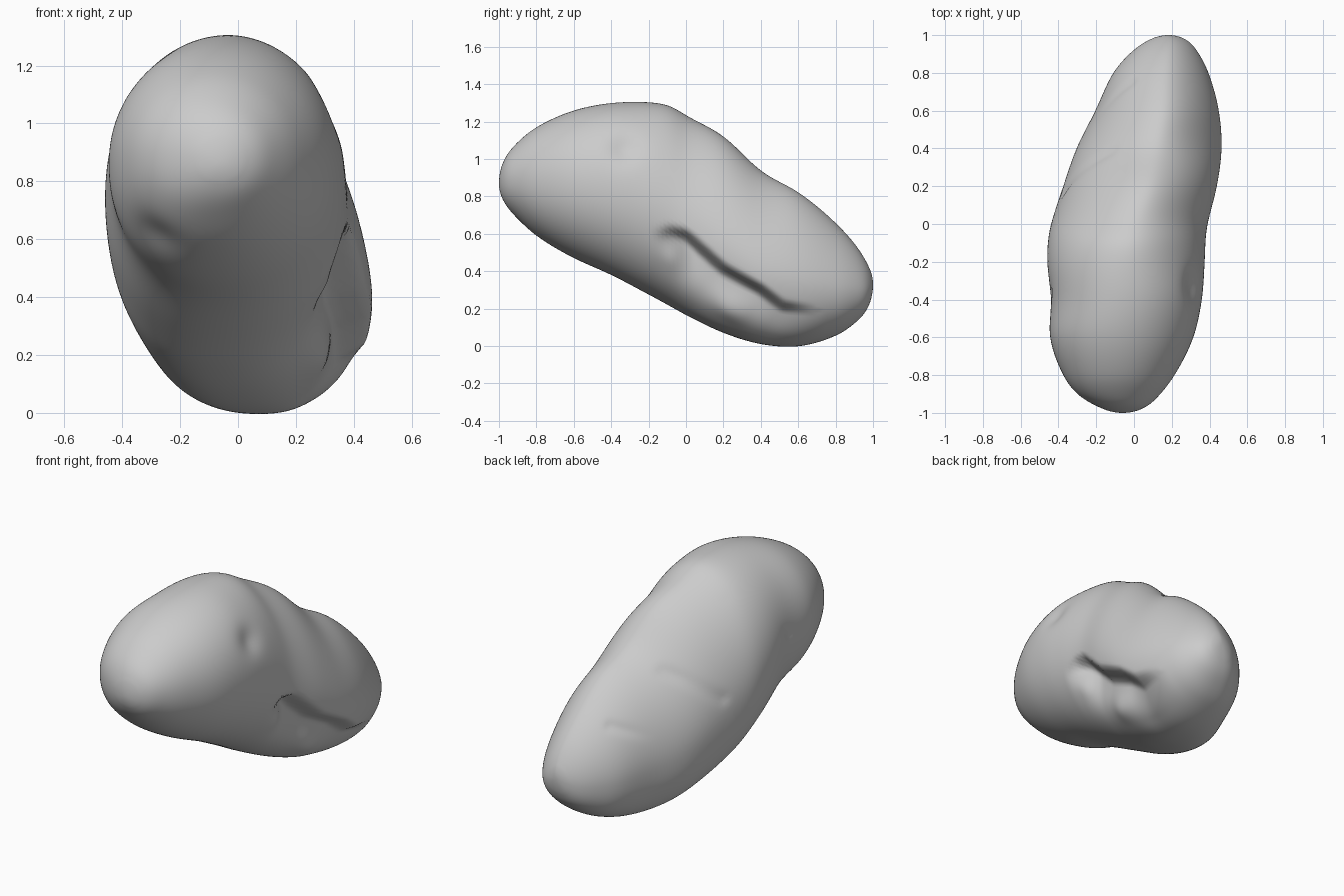
import bpy, bmesh, math
from mathutils import Vector

if "Cube" in bpy.data.objects:
    bpy.data.objects.remove(bpy.data.objects["Cube"])

# Outline stations along the length: y, left x, right x, bottom z, top z
ST = [(-1, -.06, -.06, .87, .87), (-.97, -.185, .06, .765, 1.0), (-.9, -.30, .14, .68, 1.09),
      (-.8, -.375, .215, .59, 1.17), (-.6, -.445, .315, .47, 1.26), (-.4, -.44, .36, .38, 1.30),
      (-.2, -.46, .375, .275, 1.305), (-.08, -.455, .38, .21, 1.285), (0, -.44, .39, .165, 1.235),
      (.2, -.375, .44, .07, 1.125), (.4, -.305, .465, .01, .94),
      (.6, -.205, .45, -.002, .825), (.8, -.11, .395, .055, .66), (.9, -.025, .345, .12, .55),
      (.97, .07, .285, .20, .44), (1, .185, .185, .33, .33)]
T = [math.acos(-s[0]) for s in ST]
# Crease on the right side, as (y, z)
CREASE = [Vector(p) for p in ((-.19, .60), (-.08, .62), (0, .60), (.1, .51), (.2, .42),
                              (.4, .31), (.52, .22), (.68, .20))]
# Soft local dents (negative) and bumps: centre, radius, height
SOFT = [((.30, -.33, 1.05), .08, -.025), ((-.30, -.76, .58), .09, -.02),
        ((.33, .25, .22), .09, .02), ((.36, -.07, .48), .08, .015)]
# Shallow grooves on the upper left: start, end, depth
GROOVES = [((-.20, .63, .55), (-.02, .76, .62), .01), ((-.37, .17, .65), (-.12, .40, .85), .01),
           ((-.44, -.38, .85), (-.22, -.07, 1.12), .01)]


def station(t):
    """Smooth (Hermite) interpolation of the outline stations."""
    i = max(k for k in range(len(T) - 1) if T[k] <= t + 1e-9)
    h = T[i + 1] - T[i]
    u = (t - T[i]) / h

    def slope(k, c):
        a, b = max(k - 1, 0), min(k + 1, len(T) - 1)
        return (ST[b][c] - ST[a][c]) / (T[b] - T[a])
    return [(2*u**3 - 3*u*u + 1) * ST[i][c] + (u**3 - 2*u*u + u) * h * slope(i, c)
            + (3*u*u - 2*u**3) * ST[i + 1][c] + (u**3 - u*u) * h * slope(i + 1, c)
            for c in range(1, 5)]


def near(p, a, b):
    """Closest point on a segment and its parameter."""
    d = b - a
    u = max(0, min(1, (p - a).dot(d) / d.dot(d)))
    return a + d * u, u


def smooth(x):
    x = max(0, min(1, x))
    return x * x * (3 - 2 * x)


# Body: rings lofted along y, widest below the middle, flat upper flanks
NR, NS = 150, 144
bm = bmesh.new()
rings = []
for i in range(1, NR):
    t = math.pi * i / NR
    y = -math.cos(t)
    x0, x1, z0, z1 = station(t)
    back = smooth((y + .5) / .8)
    zc = z0 + (z1 - z0) * (.5 - .07 * back)
    ring = []
    for j in range(NS):
        a = 2 * math.pi * j / NS
        c, s = math.cos(a), math.sin(a)
        if s > 0:
            e = 2.05 - (.40 if c > 0 else .32) * back
        else:
            e = 2.1 if c > 0 else 2.2 + .4 * back
        k = (abs(c)**e + abs(s)**e) ** (-1 / e)
        xc = (x0 + x1) / 2 + (x1 - x0) * .045 * back * s * k
        w = x1 - xc if c > 0 else xc - x0
        ring.append(bm.verts.new((xc + w * c * k, y,
                                  zc + (z1 - zc if s > 0 else zc - z0) * s * k)))
    rings.append(ring)
for r, q in zip(rings, rings[1:]):
    for j in range(NS):
        bm.faces.new((r[j], r[j - 1], q[j - 1], q[j]))
for s, ring in ((ST[0], rings[0]), (ST[-1], rings[-1])):
    tip = bm.verts.new((s[1], s[0], s[3]))
    for j in range(NS):
        bm.faces.new((tip, ring[j - 1], ring[j]))
bmesh.ops.recalc_face_normals(bm, faces=bm.faces)
# Even out the section joins
for _ in range(10):
    bmesh.ops.smooth_vert(bm, verts=[v for r in rings[8:-8] for v in r], factor=.5,
                          use_axis_x=True, use_axis_y=True, use_axis_z=True)
bm.normal_update()

# Surface detail: side crease, dents, bumps and grooves
for v in bm.verts:
    p, n = v.co.copy(), v.normal.copy()
    off = 0
    for c, r, h in SOFT:
        off += h * math.exp(-((p - Vector(c)).length / r) ** 2)
    for a, b, d in GROOVES:
        q, u = near(p, Vector(a), Vector(b))
        off -= d * math.exp(-((p - q).length / .03) ** 2)
    v.co += n * off
    if n.x > .05:
        w = Vector((p.y, p.z))
        best = min(((w - near(w, a, b)[0]).length, i) for i, (a, b)
                   in enumerate(zip(CREASE, CREASE[1:])))
        a, b = CREASE[best[1]], CREASE[best[1] + 1]
        e = b - a
        below = (e.y * (w.x - a.x) - e.x * (w.y - a.y)) > 0
        d = best[0] if below else -best[0]
        fade = smooth((p.y + .2) / .25) * smooth((.75 - p.y) / .4) * smooth(n.x / .5)
        v.co.x -= .12 * fade * smooth((d + .03) / .07) * math.exp(-(max(d, 0) / .2) ** 2)

me = bpy.data.meshes.new("stone_body")
bm.to_mesh(me)
bm.free()
for f in me.polygons:
    f.use_smooth = True
ob = bpy.data.objects.new("stone_body", me)
bpy.context.collection.objects.link(ob)
